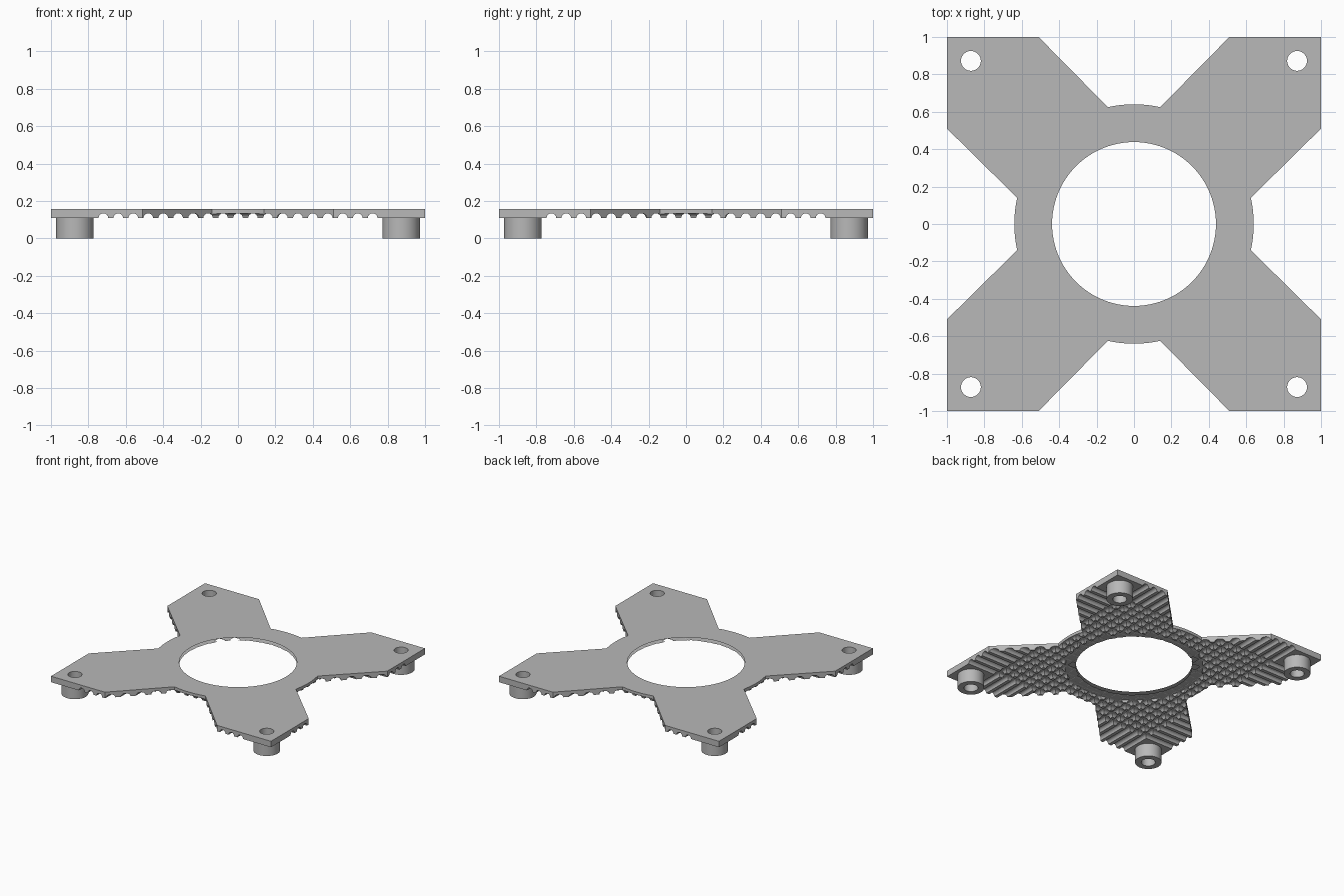
import bpy, bmesh, math
from mathutils import Matrix, Vector

cube = bpy.data.objects.get("Cube")
if cube:
    bpy.data.objects.remove(cube)

TOP, BOTTOM = 0.157, 0.108
RING_R, HOLE_R, RECESS_R = 0.64, 0.438, 0.52
POST, POST_R, BORE_R = 0.872, 0.1, 0.053
GROOVE_R, PITCH, ROWS = 0.026, 0.08, 9

grey = bpy.data.materials.new("plain grey")
grey.use_nodes = True
COLOR = (0.48, 0.48, 0.48, 1)
grey.diffuse_color = COLOR
grey.node_tree.nodes["Principled BSDF"].inputs["Base Color"].default_value = COLOR


def make_object(name, bm):
    bmesh.ops.recalc_face_normals(bm, faces=bm.faces)
    mesh = bpy.data.meshes.new(name)
    bm.to_mesh(mesh)
    bm.free()
    mesh.materials.append(grey)
    obj = bpy.data.objects.new(name, mesh)
    bpy.context.collection.objects.link(obj)
    return obj


def add_cylinder(bm, radius, z0, z1, x=0, y=0, sides=48):
    place = Matrix.Translation((x, y, (z0 + z1) / 2))
    bmesh.ops.create_cone(bm, cap_ends=True, segments=sides, radius1=radius,
                          radius2=radius, depth=z1 - z0, matrix=place)


def cut(obj, cutter):
    """Subtract the cutter, bake the result and drop the cutter."""
    cutter.hide_render = True
    mod = obj.modifiers.new("cut", 'BOOLEAN')
    mod.operation = 'DIFFERENCE'
    mod.solver = 'EXACT'
    mod.object = cutter
    bpy.context.view_layer.objects.active = obj
    bpy.ops.object.modifier_apply(modifier=mod.name)
    bpy.data.objects.remove(cutter)


def smooth(obj):
    bpy.ops.object.select_all(action='DESELECT')
    obj.select_set(True)
    bpy.context.view_layer.objects.active = obj
    bpy.ops.object.shade_smooth_by_angle(angle=math.radians(30))


# Four-armed plate: one quarter outline turned four times
arc = math.atan2(0.14, 0.625)
quarter = [Vector((RING_R * math.cos(t), RING_R * math.sin(t), BOTTOM))
           for t in (arc * (i / 6 - 1) for i in range(13))]
quarter += [Vector((x, y, BOTTOM)) for x, y in ((1, 0.51), (1, 1), (0.51, 1))]
bm = bmesh.new()
verts = []
for k in range(4):
    turn = Matrix.Rotation(k * math.pi / 2, 3, 'Z')
    verts += [bm.verts.new(turn @ p) for p in quarter]
face = bm.faces.new(verts)
walls = bmesh.ops.extrude_face_region(bm, geom=[face])
bmesh.ops.translate(bm, vec=(0, 0, TOP - BOTTOM),
                    verts=[g for g in walls["geom"] if isinstance(g, bmesh.types.BMVert)])
plate = make_object("plate", bm)

# Crossed half-round grooves under the plate
for axis in 'XY':
    bm = bmesh.new()
    for i in range(-ROWS, ROWS + 1):
        shift = (0, i * PITCH, BOTTOM) if axis == 'X' else (i * PITCH, 0, BOTTOM)
        turn = Matrix.Rotation(math.pi / 2, 4, 'Y' if axis == 'X' else 'X')
        bmesh.ops.create_cone(bm, cap_ends=True, segments=16, radius1=GROOVE_R,
                              radius2=GROOVE_R, depth=2.2,
                              matrix=Matrix.Translation(shift) @ turn)
    cut(plate, make_object("groove_cutter", bm))

# Recessed ring, central opening and screw holes
bm = bmesh.new()
add_cylinder(bm, RECESS_R, 0, BOTTOM + 0.023, sides=96)
cut(plate, make_object("recess_cutter", bm))
bm = bmesh.new()
add_cylinder(bm, HOLE_R, -0.1, 0.3, sides=96)
for sx in (-1, 1):
    for sy in (-1, 1):
        add_cylinder(bm, BORE_R, -0.1, 0.3, sx * POST, sy * POST)
cut(plate, make_object("hole_cutter", bm))
smooth(plate)

# Hollow feet at the corners
for sx, side in ((-1, "right"), (1, "left")):
    for sy, end in ((-1, "front"), (1, "back")):
        bm = bmesh.new()
        add_cylinder(bm, POST_R, 0, BOTTOM, sx * POST, sy * POST)
        foot = make_object(f"{end}_{side}_foot", bm)
        bm = bmesh.new()
        add_cylinder(bm, BORE_R, -0.1, 0.3, sx * POST, sy * POST)
        cut(foot, make_object("bore_cutter", bm))
        smooth(foot)
